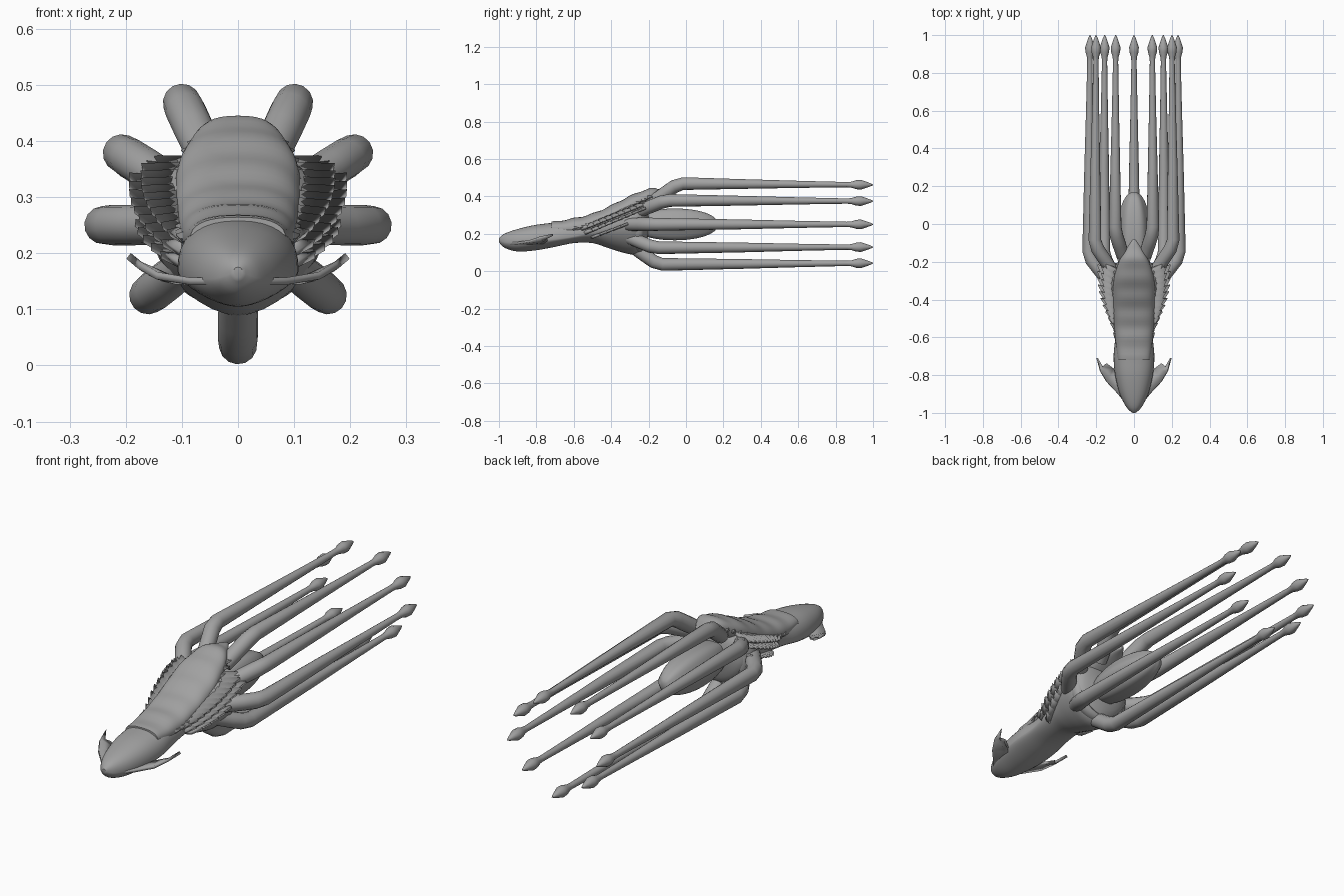
import bpy, bmesh
from math import sin, cos, pi, radians
from mathutils import Vector

if "Cube" in bpy.data.objects:
    bpy.data.objects.remove(bpy.data.objects["Cube"])

GREY = (0.36, 0.36, 0.36, 1)
skin = bpy.data.materials.new("grey skin")
skin.use_nodes = True
skin.diffuse_color = GREY
bsdf = skin.node_tree.nodes["Principled BSDF"]
bsdf.inputs["Base Color"].default_value = GREY
bsdf.inputs["Roughness"].default_value = 0.7


def finish(name, bm, mirror=False, thickness=0, angle=40):
    bmesh.ops.recalc_face_normals(bm, faces=bm.faces)
    mesh = bpy.data.meshes.new(name)
    bm.to_mesh(mesh)
    bm.free()
    mesh.materials.append(skin)
    ob = bpy.data.objects.new(name, mesh)
    bpy.context.collection.objects.link(ob)
    bpy.ops.object.select_all(action="DESELECT")
    ob.select_set(True)
    bpy.context.view_layer.objects.active = ob
    bpy.ops.object.shade_smooth_by_angle(angle=radians(angle))
    if thickness:
        mod = ob.modifiers.new("Thickness", "SOLIDIFY")
        mod.thickness, mod.offset = thickness, 0
    if mirror:
        ob.modifiers.new("Mirror", "MIRROR").use_bisect_axis[0] = False
    return ob


def add_loft(bm, rings, caps=True):
    rows = [[bm.verts.new(p) for p in r] for r in rings]
    n = len(rows[0])
    for a, b in zip(rows, rows[1:]):
        for i in range(n):
            bm.faces.new((a[i], a[(i + 1) % n], b[(i + 1) % n], b[i]))
    if caps:
        bm.faces.new(rows[0])
        bm.faces.new(rows[-1])


def spline(pts, steps):
    """Smooth interpolation through a list of equal-length tuples."""
    pts = [Vector(p) for p in pts]
    out = []
    for i in range(len(pts) - 1):
        a, b = pts[max(i - 1, 0)], pts[i]
        c, d = pts[i + 1], pts[min(i + 2, len(pts) - 1)]
        for s in range(steps):
            t = s / steps
            out.append(b + (c - a) * (t / 2)
                       + (a * 2 - b * 5 + c * 4 - d) * (t * t / 2)
                       + (b * 3 - a - c * 3 + d) * (t ** 3 / 2))
    return out + [pts[-1]]


def section(y, w, top, mid, low, upper=0.85, lower=1.15, n=36):
    """Cross-section with a full back and a narrower, keeled belly."""
    ring = []
    for i in range(n):
        c, s = cos(2 * pi * i / n), sin(2 * pi * i / n)
        e = upper if s > 0 else lower
        h = top - mid if s > 0 else mid - low
        ring.append((w * abs(c) ** e * (1 if c > 0 else -1), y,
                     mid + h * abs(s) ** e * (1 if s > 0 else -1)))
    return ring


def tube(bm, path, n=14):
    """Round tube along a path of (point, radius)."""
    rings = []
    for i, (p, r) in enumerate(path):
        tan = (path[min(i + 1, len(path) - 1)][0] - path[max(i - 1, 0)][0]).normalized()
        u = tan.cross(Vector((0.3, 0, 1))).normalized()
        v = tan.cross(u)
        rings.append([p + (u * cos(2 * pi * k / n) + v * sin(2 * pi * k / n)) * r
                      for k in range(n)])
    add_loft(bm, rings)


# Head, neck and flaring trunk: y, half width, top, widest height, bottom
trunk = [(-1, .008, .175, .165, .155), (-.97, .04, .2, .155, .125),
         (-.9, .075, .225, .155, .105), (-.8, .1, .248, .16, .112),
         (-.7, .108, .26, .17, .13), (-.6, .1, .277, .185, .15),
         (-.5, .105, .3, .21, .15), (-.42, .125, .33, .235, .125),
         (-.34, .15, .36, .255, .1), (-.27, .158, .38, .26, .09),
         (-.22, .13, .36, .25, .13), (-.2, .07, .3, .25, .2)]
bm = bmesh.new()
add_loft(bm, [section(*s) for s in spline(trunk, 4)])
finish("head_and_trunk", bm)

# Long dorsal shield with a pointed rear and shallow cross ridges
shield = [(-.72, .085, .262, .225, .21), (-.6, .1, .283, .225, .21),
          (-.5, .107, .308, .25, .22), (-.4, .112, .352, .285, .25),
          (-.3, .108, .402, .34, .29), (-.2, .08, .44, .39, .35),
          (-.13, .04, .437, .41, .39), (-.08, .006, .42, .415, .41)]
rows = spline(shield, 6)
bm = bmesh.new()
add_loft(bm, [section(s[0], s[1], s[2] + .003 * sin(s[0] * 60), s[3], s[4], .8, .8)
              for s in rows])
finish("dorsal_shield", bm)

# Row of small backward scales along the shield edge
bm = bmesh.new()
for s in rows[6:-8:2]:
    base = Vector((s[1] - .008, s[0], s[3] + .004))
    tip = base + Vector((.018, .026, .004))
    tube(bm, [(base - Vector((.004, .022, 0)), .004), (base, .013), (tip, .001)], 6)
finish("shield_edge_scales", bm, mirror=True)


# Serrated side frills, stacked in overlapping layers
def frill(name, start, end, inner_start, inner_end, teeth, depth):
    a, b = Vector(start), Vector(end)
    c, d = Vector(inner_start), Vector(inner_end)
    bm = bmesh.new()
    previous = None
    for i in range(teeth):
        for t, out in ((i / teeth, 0), ((i + .85) / teeth, depth)):
            bulge = Vector((.025 * sin(pi * t), 0, 0))
            pair = (bm.verts.new(c.lerp(d, t)),
                    bm.verts.new(a.lerp(b, t) + bulge + Vector((out, out * .6, out * .3))))
            if previous:
                bm.faces.new((previous[0], pair[0], pair[1], previous[1]))
            previous = pair
    finish(name, bm, mirror=True, thickness=.014, angle=30)


frill("upper_frill", (.1, -.56, .22), (.155, -.2, .365),
      (.085, -.57, .235), (.08, -.24, .37), 11, .014)
frill("middle_frill", (.105, -.54, .2), (.178, -.22, .335),
      (.08, -.55, .21), (.1, -.24, .33), 9, .016)
frill("lower_frill", (.105, -.5, .18), (.165, -.24, .28),
      (.08, -.51, .18), (.1, -.25, .27), 7, .016)

# Flat swept cheek horns with a second inner prong, running along the lip
outline = [(0, -.985), (.035, -.965), (.085, -.9), (.145, -.835), (.177, -.78),
           (.195, -.71), (.168, -.755), (.156, -.77), (.148, -.74),
           (.135, -.772), (.11, -.765), (.09, -.79), (0, -.8)]
bm = bmesh.new()
bm.faces.new([bm.verts.new((x, y, .15 + 5 * max(0, x - .1) ** 2)) for x, y in outline])
bmesh.ops.triangulate(bm, faces=bm.faces)
finish("cheek_horn", bm, mirror=True, thickness=.013)

# Ribbed rear bulb
bm = bmesh.new()
rings = []
for i in range(1, 24):
    a = pi * i / 24
    ring = []
    for k in range(48):
        t = 2 * pi * k / 48
        r = sin(a) ** .9 * (1 + .035 * cos(6 * t))
        ring.append((.085 * r * cos(t), -.06 - .23 * cos(a), .25 + .088 * r * sin(t)))
    rings.append(ring)
add_loft(bm, rings)
finish("rear_bulb", bm)

# Collar from which the arms grow
bm = bmesh.new()
rings = []
for i in range(12):
    a = 2 * pi * i / 12
    rings.append([((.13 + .022 * cos(a)) * cos(2 * pi * k / 40), -.255 + .03 * sin(a),
                   .245 + (.125 + .022 * cos(a)) * sin(2 * pi * k / 40)) for k in range(40)])
add_loft(bm, rings + [rings[0]], caps=False)
bmesh.ops.remove_doubles(bm, verts=bm.verts, dist=.0001)
finish("arm_collar", bm)


# Bent arms with leaf-shaped tips
def arm(name, x, z, elbow_y, mirror):
    root = Vector((x * .55, elbow_y - .14, .25 + (z - .25) * .55))
    elbow = Vector((x, elbow_y, z))
    tip_x = x * .97
    tip_z = z + (.25 - z) * .03
    path = [(root, .034), (root.lerp(elbow, .5), .036), (root.lerp(elbow, .85), .036),
            (elbow + Vector((0, .025, 0)), .034)]
    for y, r in ((.3, .026), (.6, .019), (.86, .014), (.885, .016), (.91, .024),
                 (.935, .026), (.965, .016), (.985, .009), (1, .002)):
        t = (y - elbow_y) / (1 - elbow_y)
        path.append((Vector((x + (tip_x - x) * t, y, z + (tip_z - z) * t)), r))
    bm = bmesh.new()
    tube(bm, path)
    finish(name, bm, mirror=mirror)


arm("top_arm", .1, .468, -.04, True)
arm("upper_side_arm", .207, .378, -.11, True)
arm("side_arm", .24, .25, -.17, True)
arm("lower_side_arm", .16, .125, -.17, True)
arm("bottom_arm", 0, .036, -.15, False)
